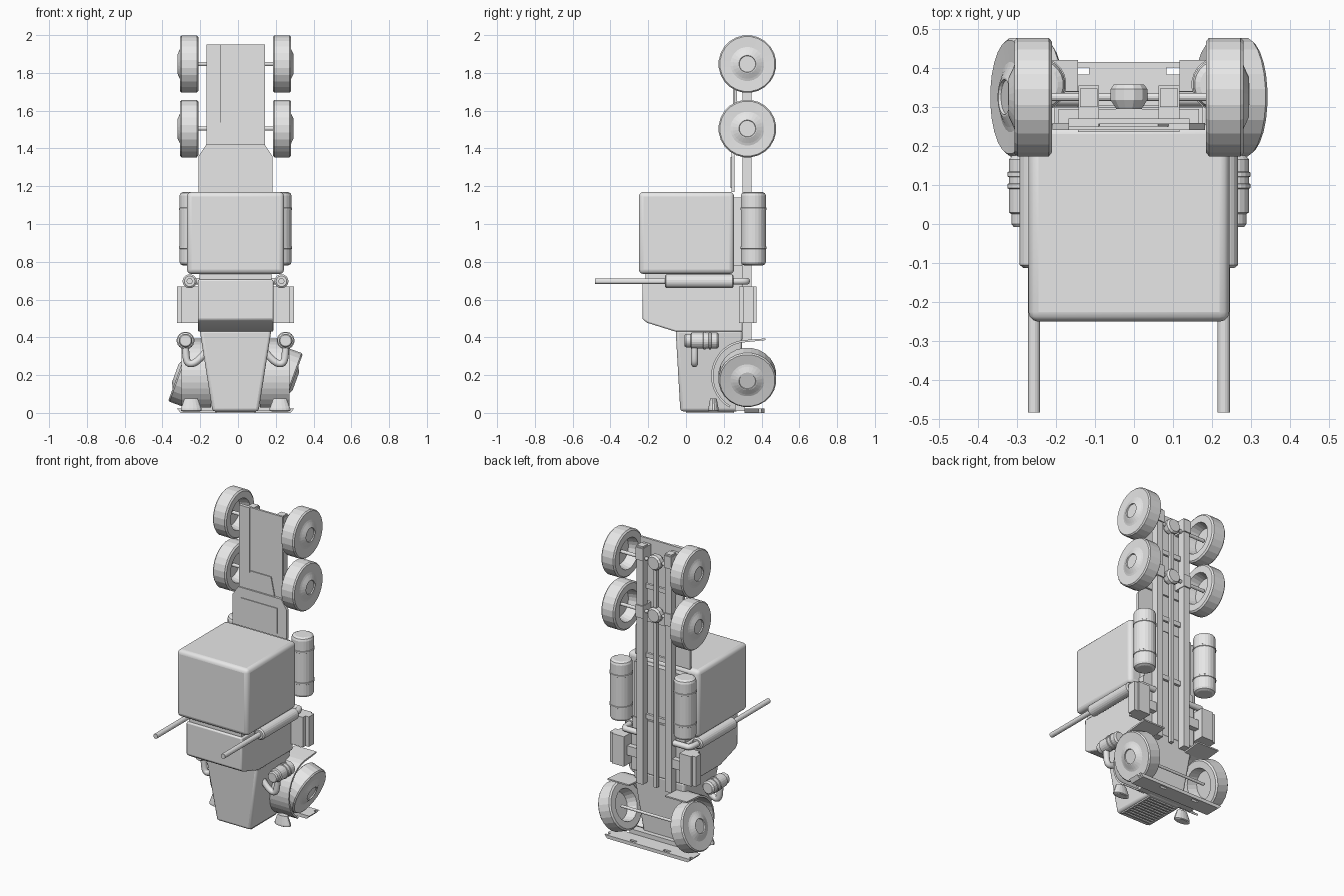
import bpy, bmesh, math
from mathutils import Vector, Matrix

cube = bpy.data.objects.get("Cube")
if cube:
    bpy.data.objects.remove(cube, do_unlink=True)

CX = -0.013          # centreline of the truck
SIDES = ((1, "pos"), (-1, "neg"))

grey = bpy.data.materials.new("plain_grey")
grey.use_nodes = True
grey.diffuse_color = (0.8, 0.8, 0.8, 1)
for node in grey.node_tree.nodes:
    if node.type == 'BSDF_PRINCIPLED':
        node.inputs["Base Color"].default_value = (0.8, 0.8, 0.8, 1)


def finish(name, bm, bevel=0.0, segments=3):
    bmesh.ops.recalc_face_normals(bm, faces=bm.faces)
    mesh = bpy.data.meshes.new(name)
    bm.to_mesh(mesh)
    bm.free()
    mesh.materials.append(grey)
    ob = bpy.data.objects.new(name, mesh)
    bpy.context.collection.objects.link(ob)
    if bevel:
        mod = ob.modifiers.new("bevel", 'BEVEL')
        mod.width, mod.segments, mod.limit_method = bevel, segments, 'ANGLE'
        bpy.ops.object.select_all(action='DESELECT')
        ob.select_set(True)
        bpy.context.view_layer.objects.active = ob
        bpy.ops.object.shade_smooth_by_angle(angle=math.radians(35))
    return ob


def bridge(bm, rings):
    """Skin a list of closed rings and cap both ends."""
    n = len(rings[0])
    for a, b in zip(rings, rings[1:]):
        for i in range(n):
            j = (i + 1) % n
            bm.faces.new((a[i], a[j], b[j], b[i]))
    bm.faces.new(rings[0])
    bm.faces.new(rings[-1])


def loft(name, sections, **kw):
    """Skin rectangles given as (z, half width, y0, y1)."""
    bm = bmesh.new()
    rings = [[bm.verts.new((CX + s * w, y, z)) for s, y in
              ((-1, y0), (1, y0), (1, y1), (-1, y1))] for z, w, y0, y1 in sections]
    bridge(bm, rings)
    return finish(name, bm, **kw)


def box(name, x0, x1, y0, y1, z0, z1, **kw):
    bm = bmesh.new()
    rings = [[bm.verts.new((CX + x, y, z)) for x, y in
              ((x0, y0), (x1, y0), (x1, y1), (x0, y1))] for z in (z0, z1)]
    bridge(bm, rings)
    return finish(name, bm, **kw)


def extrude(name, points, place, a, b, **kw):
    """Extrude a 2D outline; place(u, v, depth) gives the 3D point."""
    bm = bmesh.new()
    bridge(bm, [[bm.verts.new(place(u, v, d)) for u, v in points] for d in (a, b)])
    return finish(name, bm, **kw)


def lathe(name, profile, origin, axis, n=24, squash=1.0):
    """Turn (radius, distance) points about an axis."""
    bm = bmesh.new()
    rings = [[bm.verts.new((r * math.cos(2 * math.pi * (i + .5) / n),
                            squash * r * math.sin(2 * math.pi * (i + .5) / n), t))
              for i in range(n)] for r, t in profile]
    bridge(bm, rings)
    turn = Vector(axis).to_track_quat('Z', 'Y').to_matrix().to_4x4()
    bm.transform(Matrix.Translation(origin) @ turn)
    return finish(name, bm)


def pipe(name, points, radius):
    curve = bpy.data.curves.new(name, 'CURVE')
    curve.dimensions = '3D'
    curve.bevel_depth, curve.bevel_resolution = radius, 3
    curve.use_fill_caps = True
    spline = curve.splines.new('NURBS')
    spline.points.add(len(points) - 1)
    for p, co in zip(spline.points, points):
        p.co = (*co, 1)
    spline.use_endpoint_u = True
    spline.order_u = 3
    curve.materials.append(grey)
    ob = bpy.data.objects.new(name, curve)
    bpy.context.collection.objects.link(ob)


# Wheels: recessed inner side, flat tyre wall, raised hub and cap
WHEEL = [(.03, .015), (.085, .015), (.1, -.048), (.143, -.048), (.153, -.04),
         (.153, .04), (.146, .048), (.09, .046), (.078, .05), (.05, .063),
         (.045, .063), (.043, .056), (.01, .056)]
AXLE_Y = .325
steer = math.radians(20)
for s, tag in SIDES:
    for k, z in enumerate((1.505, 1.847)):
        lathe(f"rear_wheel_{k + 1}_{tag}", WHEEL, (CX + s * .245, AXLE_Y, z), (s, 0, 0))
    lathe(f"front_wheel_{tag}", WHEEL, (CX + s * .26, AXLE_Y, .188),
          (s * math.cos(steer), 0, -s * math.sin(steer)))

# Axles and differentials
for name, z, r in (("front_axle", .188, .009), ("rear_axle_1", 1.505, .011),
                   ("rear_axle_2", 1.847, .011)):
    lathe(name, [(r, -.25), (r, .25)], (CX, AXLE_Y, z), (1, 0, 0), n=12)
    if name != "front_axle":
        lathe(name + "_differential", [(.034, .295), (.049, .318), (.049, .345), (.04, .357)],
              (CX, 0, z), (0, 1, 0), n=12)

# Chassis rails, end blocks and drive shaft
for s, tag in SIDES:
    x0, x1 = sorted((s * .08, s * .125))
    box(f"chassis_rail_{tag}", x0, x1, .3, .347, .38, 1.93)
    for k, z in enumerate((1.505, 1.88)):
        box(f"suspension_block_{k + 1}_{tag}", x0 - .004, x1 + .004, .26, .355, z - .04, z + .04)
box("drive_shaft", -.012, .012, .315, .337, .38, 1.85)
for k, z in enumerate((.8, 1.2, 1.65)):
    box(f"cross_member_{k + 1}", -.08, .08, .302, .318, z, z + .03)

# Rear deck and coupling plate
flat = lambda u, v, d: (CX + u, d, v)
extrude("coupling_plate", [(-.195, 1.17), (.195, 1.17), (.195, 1.36), (.155, 1.42),
                           (-.155, 1.42), (-.195, 1.36)], flat, .24, .258)
box("rear_deck", -.155, .155, .256, .27, 1.41, 1.95)
box("deck_lip", -.155, -.078, .248, .257, 1.42, 1.95)
extrude("coupling_ramp", [(-.105, 1.4), (.105, 1.4), (.075, 1.54), (-.075, 1.54)],
        flat, .25, .257)
box("coupling_ridge", -.13, .13, .235, .241, 1.19, 1.355)

# Sleeper, cab and hood
loft("sleeper", [(.735, .257, -.25, .255), (1.17, .257, -.25, .255)], bevel=.025)
box("sleeper_base", -.18, .18, .25, .295, .77, 1.14)
box("cab_collar", -.19, .19, -.215, .3, .69, .78)
extrude("cab", [(-.23, .705), (-.23, .495), (-.205, .477), (-.055, .43), (.3, .43), (.3, .705)],
        lambda u, v, d: (d, u, v), CX - .2, CX + .2, bevel=.008, segments=2)
loft("hood", [(.008, .122, -.03, .28), (.44, .19, -.055, .3)], bevel=.016)

# Grille slats and frame
for k in range(10):
    y = .01 + k * .025
    box(f"grille_slat_{k + 1}", -.1, .1, y, y + .012, 0, .012)
for s, tag in SIDES:
    x0, x1 = sorted((s * .1, s * .108))
    box(f"grille_frame_{tag}", x0, x1, 0, .255, 0, .012)

# Bumper strips leaving two tow slots
END = [(-.31, .022), (-.29, 0), (.29, 0), (.31, .022), (.28, .022), (-.28, .022)]
wide = lambda u, v, d: (CX + u, d, v)
extrude("bumper_main", END, wide, .31, .383)
extrude("bumper_edge", END, wide, .401, .415)
for name, x0, x1 in (("left", -.29, -.147), ("middle", -.102, .096), ("right", .14, .29)):
    box(f"bumper_{name}", x0, x1, .383, .401, 0, .022)
box("bumper_bracket", -.2, .2, .26, .312, .01, .05)

# Fender arch with a flared rear flap
for s, tag in SIDES:
    outer = [(AXLE_Y - .192 * math.cos(a), .195 + .192 * math.sin(a))
             for a in [math.radians(-60 + 10 * i) for i in range(16)]]
    outer.append((.42, .394))
    inner = [(y + (AXLE_Y - y) * .06, z + (.19 - z) * .06) for y, z in outer[:-1]] + [(.42, .385)]
    bm = bmesh.new()
    rows = [[[bm.verts.new((CX + s * x, y, z)) for y, z in line] for x in (.13, .285)]
            for line in (outer, inner)]
    strips = [rows[0][0], rows[0][1], rows[1][1], rows[1][0]]
    bridge(bm, [[strip[i] for strip in strips] for i in range(len(outer))])
    finish(f"fender_{tag}", bm)

for s, tag in SIDES:
    # Headlight pods
    lathe(f"headlight_{tag}", [(.045, .008), (.056, .012), (.056, .022), (.036, .075)],
          (CX + s * .235, .145, 0), (0, 0, 1), n=16, squash=.5)
    # Air cleaner and intake pipe
    x = CX + s * .265
    lathe(f"air_cleaner_{tag}",
          [(.03, -.008), (.036, 0), (.036, .025), (.043, .03), (.043, .09), (.047, .092),
           (.047, .102), (.043, .104), (.043, .12), (.047, .122), (.047, .132),
           (.043, .134), (.043, .165), (.034, .175)], (x, 0, .383), (0, 1, 0), n=20)
    pipe(f"intake_pipe_{tag}", [(x, .045, .37), (x, .045, .3), (CX + s * .25, .045, .255),
                                (CX + s * .2, .045, .27), (CX + s * .16, .045, .32)], .019)
    # Exhaust stack
    x = CX + s * .243
    lathe(f"muffler_{tag}", [(.028, -.112), (.037, -.105), (.037, .245), (.028, .252)],
          (x, 0, .697), (0, 1, 0), n=20)
    lathe(f"exhaust_stack_{tag}", [(.016, -.483), (.016, -.1)], (x, 0, .697), (0, 1, 0), n=16)
    pipe(f"exhaust_elbow_{tag}", [(x, .245, .697), (x, .32, .697), (CX + s * .2, .32, .697),
                                  (CX + s * .09, .32, .697)], .019)
    # Fuel tank with two straps
    lathe(f"fuel_tank_{tag}",
          [(.048, .78), (.062, .787), (.067, .8), (.067, .868), (.07, .87), (.07, .88),
           (.067, .882), (.067, 1.073), (.07, 1.075), (.07, 1.085), (.067, 1.087),
           (.067, 1.15), (.062, 1.163), (.048, 1.17)], (CX + s * .23, .357, 0), (0, 0, 1))
    # Step and battery box
    x0, x1 = sorted((s * .2, s * .285))
    box(f"battery_box_{tag}", x0, x1, .28, .372, .475, .67)
    x0, x1 = sorted((s * .285, s * .31))
    box(f"battery_box_cover_{tag}", x0, x1, .305, .36, .475, .67)
    x0, x1 = sorted((s * .11, s * .2))
    box(f"battery_box_bracket_{tag}", x0, x1, .305, .34, .54, .6)
